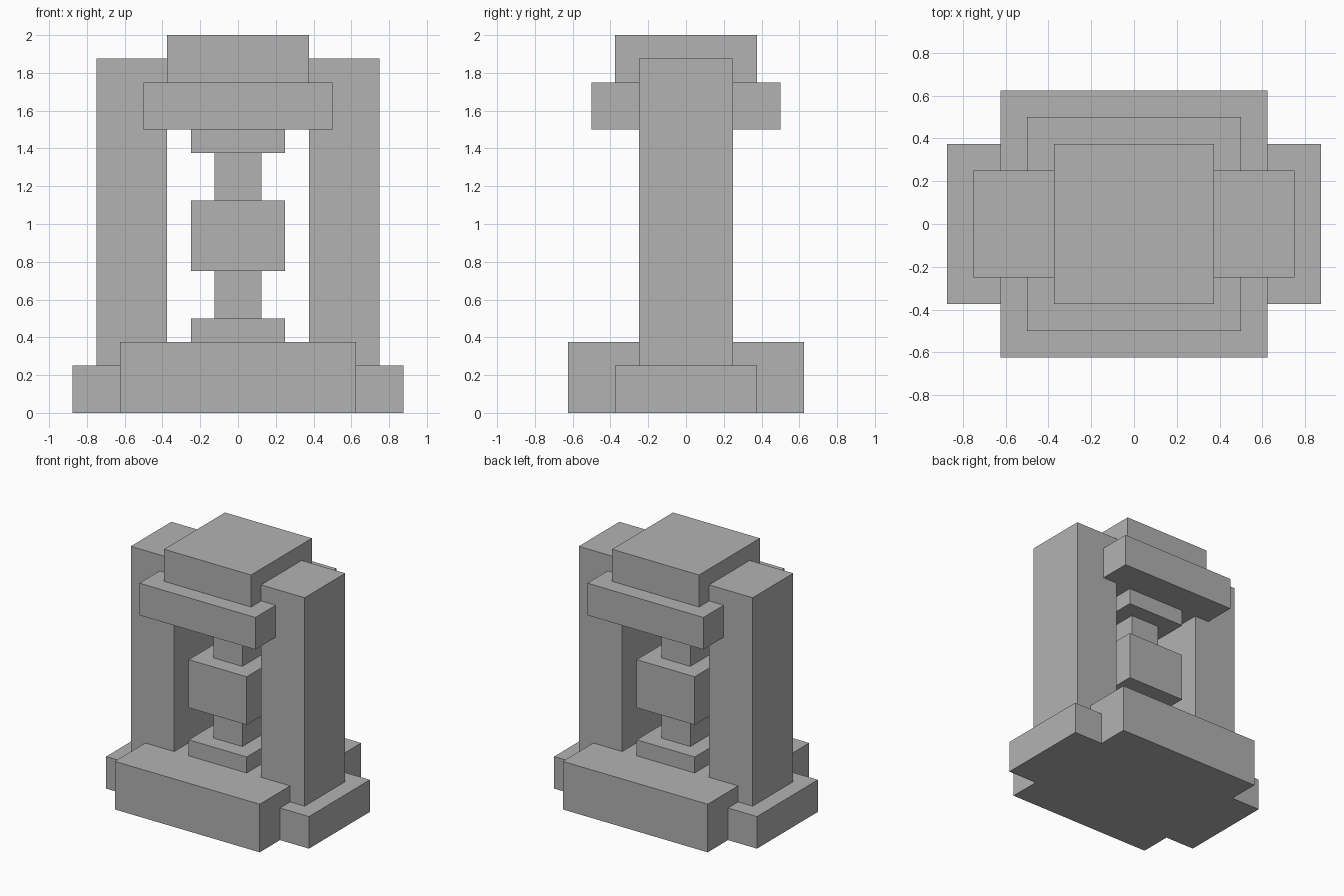
import bpy

if "Cube" in bpy.data.objects:
    bpy.data.objects.remove(bpy.data.objects["Cube"])

grey = bpy.data.materials.new("stone_grey")
grey.diffuse_color = (0.448, 0.448, 0.448, 1.0)
grey.use_nodes = True
grey.node_tree.nodes["Principled BSDF"].inputs["Base Color"].default_value = grey.diffuse_color


def box(name, x0, x1, half_y, z0, z1):
    """Axis-aligned block, symmetric in y."""
    bpy.ops.mesh.primitive_cube_add(
        size=1, location=((x0 + x1) / 2, 0, (z0 + z1) / 2))
    ob = bpy.context.object
    ob.name = name
    ob.scale = (x1 - x0, 2 * half_y, z1 - z0)
    bpy.ops.object.transform_apply(location=False, rotation=False, scale=True)
    ob.data.materials.append(grey)
    return ob


# Central square blocks stacked from the ground up: name, half width, bottom, top
stack = [
    ("base", 0.625, 0.0, 0.375),
    ("lower_collar", 0.25, 0.375, 0.5),
    ("lower_rod", 0.125, 0.5, 0.75),
    ("core_block", 0.25, 0.75, 1.125),
    ("upper_rod", 0.125, 1.125, 1.375),
    ("upper_collar", 0.25, 1.375, 1.5),
    ("head_block", 0.5, 1.5, 1.75),
    ("cap", 0.375, 1.75, 2.0),
]
for name, half, z0, z1 in stack:
    box(name, -half, half, half, z0, z1)

# Side feet and pillars, mirrored left and right
for side, s in (("left", -1), ("right", 1)):
    for name, a, b, half_y, z0, z1 in (
            ("foot", 0.625, 0.875, 0.375, 0.0, 0.25),
            ("pillar", 0.375, 0.75, 0.25, 0.25, 1.875)):
        x0, x1 = sorted((s * a, s * b))
        box(f"{side}_{name}", x0, x1, half_y, z0, z1)
